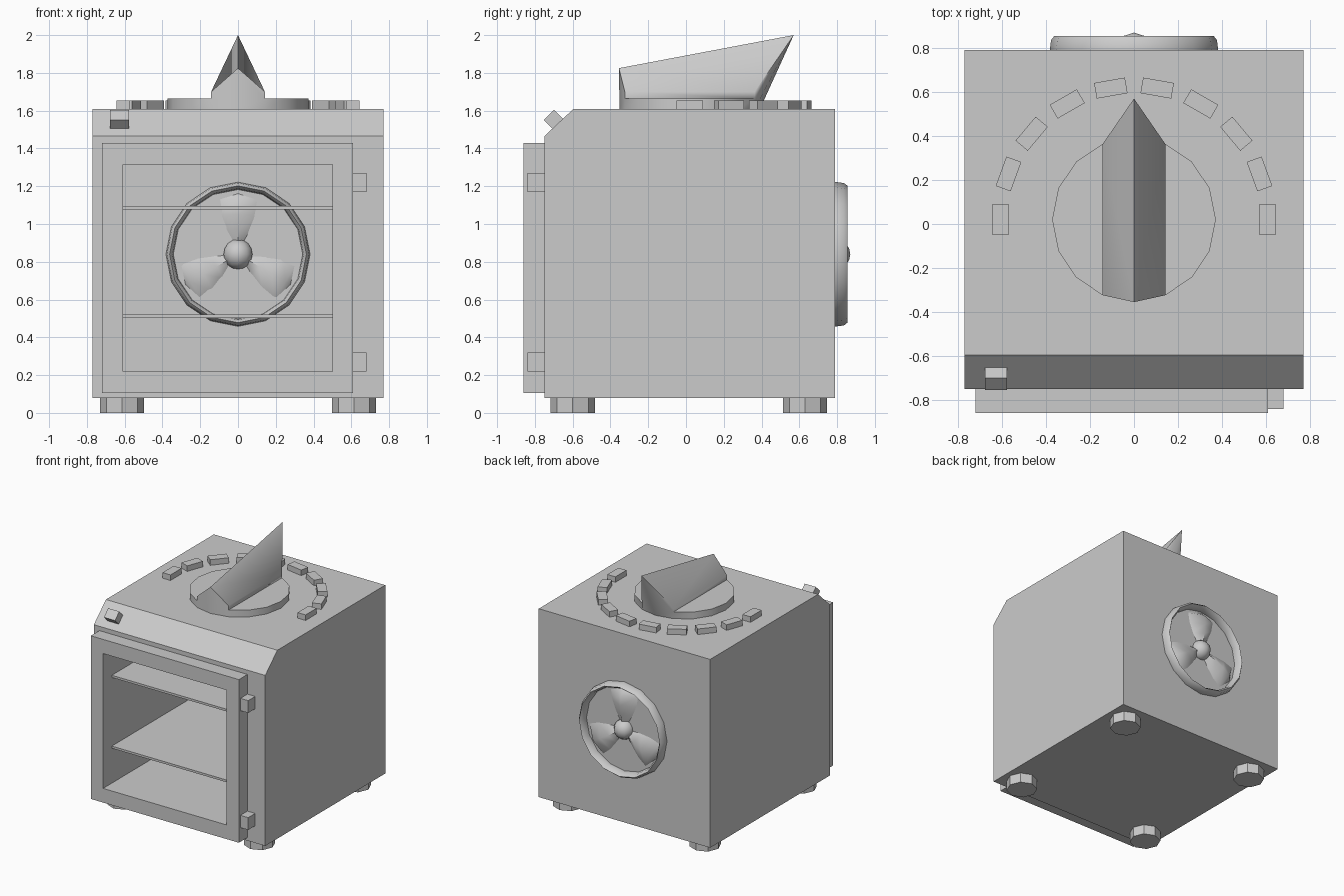
import bpy, bmesh, math
from mathutils import Matrix, Vector

if "Cube" in bpy.data.objects:
    bpy.data.objects.remove(bpy.data.objects["Cube"])


def mesh_object(name, verts, faces, smooth=None):
    me = bpy.data.meshes.new(name)
    me.from_pydata(verts, [], faces)
    bm = bmesh.new()
    bm.from_mesh(me)
    bmesh.ops.recalc_face_normals(bm, faces=bm.faces)
    bm.to_mesh(me)
    bm.free()
    ob = bpy.data.objects.new(name, me)
    bpy.context.collection.objects.link(ob)
    if smooth:
        smooth_object(ob, smooth)
    return ob


def smooth_object(ob, angle):
    bpy.ops.object.select_all(action='DESELECT')
    ob.select_set(True)
    bpy.context.view_layer.objects.active = ob
    bpy.ops.object.shade_smooth_by_angle(angle=math.radians(angle))


def box(name, x0, x1, y0, y1, z0, z1):
    v = [(x, y, z) for x in (x0, x1) for y in (y0, y1) for z in (z0, z1)]
    f = [(0, 1, 3, 2), (4, 6, 7, 5), (0, 4, 5, 1), (2, 3, 7, 6), (0, 2, 6, 4), (1, 5, 7, 3)]
    return mesh_object(name, v, f)


def cut(ob, cutter):
    m = ob.modifiers.new("opening", 'BOOLEAN')
    m.operation = 'DIFFERENCE'
    m.object = cutter
    m.solver = 'EXACT'
    bpy.context.view_layer.objects.active = ob
    bpy.ops.object.modifier_apply(modifier=m.name)


# Body: side profile with a sloped front edge, extruded across x
profile = [(-0.75, 0.08), (0.79, 0.08), (0.79, 1.61), (-0.595, 1.61), (-0.75, 1.465)]
n = len(profile)
body = mesh_object(
    "oven_body",
    [(x, y, z) for x in (-0.77, 0.77) for y, z in profile],
    [tuple(range(n)), tuple(range(n, 2 * n))]
    + [(i, (i + 1) % n, (i + 1) % n + n, i + n) for i in range(n)])

# Door frame, and the opening through door and body
door = box("door_frame", -0.72, 0.61, -0.86, -0.75, 0.105, 1.43)
cutter = box("opening_cutter", -0.61, 0.50, -1.0, 0.78, 0.22, 1.315)
cut(body, cutter)
cut(door, cutter)
bpy.data.objects.remove(cutter)

# Shelves and hinges
for i, z in enumerate((0.512, 1.087)):
    box(f"shelf_{i + 1}", -0.61, 0.50, -0.748, 0.78, z - 0.009, z + 0.009)
for i, z in enumerate((0.27, 1.22)):
    box(f"hinge_{i + 1}", 0.61, 0.68, -0.84, -0.75, z - 0.05, z + 0.05)

# Push button on the sloped edge
button = box("push_button", -0.05, 0.05, -0.038, 0.038, -0.045, 0.045)
button.data.transform(Matrix.Translation((-0.627, -0.695, 1.546)) @ Matrix.Rotation(math.radians(45), 4, 'X'))

# Feet
for x in (-0.614, 0.614):
    for y in (-0.60, 0.63):
        bpy.ops.mesh.primitive_cylinder_add(vertices=8, radius=0.117, depth=0.08, location=(x, y, 0.04))
        bpy.context.object.name = "foot"

# Dial marks around the knob
for i in range(10):
    a = math.radians(20 * i)
    mark = box(f"dial_mark_{i + 1}", -0.036, 0.036, -0.071, 0.071, 1.605, 1.655)
    mark.data.transform(Matrix.Translation((0.607 * math.cos(a), 0.02 + 0.607 * math.sin(a), 0))
                        @ Matrix.Rotation(a, 4, 'Z'))

# Knob: 16-sided disc whose middle strip rises into a pointed grip
verts = []
for z in (1.61, 1.665):
    for k in range(16):
        a = math.tau * k / 16
        verts.append((0.372 * math.cos(a), 0.02 + 0.372 * math.sin(a), z))
verts[16 + 4] = (0, 0.57, 2.0)
verts[16 + 12] = (0, -0.355, 1.825)
faces = [tuple(range(16))] + [(k, (k + 1) % 16, (k + 1) % 16 + 16, k + 16) for k in range(16)]
# shoulder corners of the grip, slightly above the disc
for k in (3, 5, 11, 13):
    x, y, z = verts[16 + k]
    verts.append((x, y, 1.70))
rb, lb, lf, rf = 32, 33, 34, 35
faces += [(29, 30, 31, 16, 17, 18, 19), (21, 22, 23, 24, 25, 26, 27),
          (19, 29, rf, rb), (21, 27, lf, lb),
          (rb, rf, 28, 20), (lb, lf, 28, 20),
          (19, rb, 20), (21, lb, 20), (27, lf, 28), (29, rf, 28)]
mesh_object("knob", verts, faces, 50)

# Fan guard ring set through the back wall
FAN = Vector((0, 0.79, 0.84))
bpy.ops.mesh.primitive_torus_add(major_segments=16, minor_segments=8, major_radius=0.362, minor_radius=0.021)
ring = bpy.context.object
ring.name = "fan_ring"
ring.data.transform(Matrix.Translation(FAN) @ Matrix.Diagonal((1, 3.1, 1, 1))
                    @ Matrix.Rotation(math.pi / 2, 4, 'X') @ Matrix.Rotation(math.pi / 2, 4, 'Z'))
smooth_object(ring, 60)

# Fan hub
bpy.ops.mesh.primitive_uv_sphere_add(segments=10, ring_count=8, radius=0.08, location=FAN)
bpy.context.object.name = "fan_hub"
smooth_object(bpy.context.object, 60)

# Fan blades: rows of (radius, half width, half depth) ending in a tip
rows = [(0.05, 0.03, 0.03), (0.13, 0.075, 0.048), (0.21, 0.108, 0.055), (0.29, 0.122, 0.045)]
for i in range(3):
    v, f = [], [(0, 1, 2, 3)]
    for r, w, d in rows:
        v += [(-w, 0, r), (0, -d, r), (w, 0, r), (0, d, r)]
    v.append((0, 0, 0.33))
    for s in range(len(rows) - 1):
        for k in range(4):
            a, b = 4 * s + k, 4 * s + (k + 1) % 4
            f.append((a, b, b + 4, a + 4))
    last = 4 * (len(rows) - 1)
    f += [(last + k, last + (k + 1) % 4, len(v) - 1) for k in range(4)]
    blade = mesh_object(f"fan_blade_{i + 1}", v, f, 60)
    blade.data.transform(Matrix.Translation(FAN) @ Matrix.Rotation(math.tau * i / 3, 4, 'Y'))
